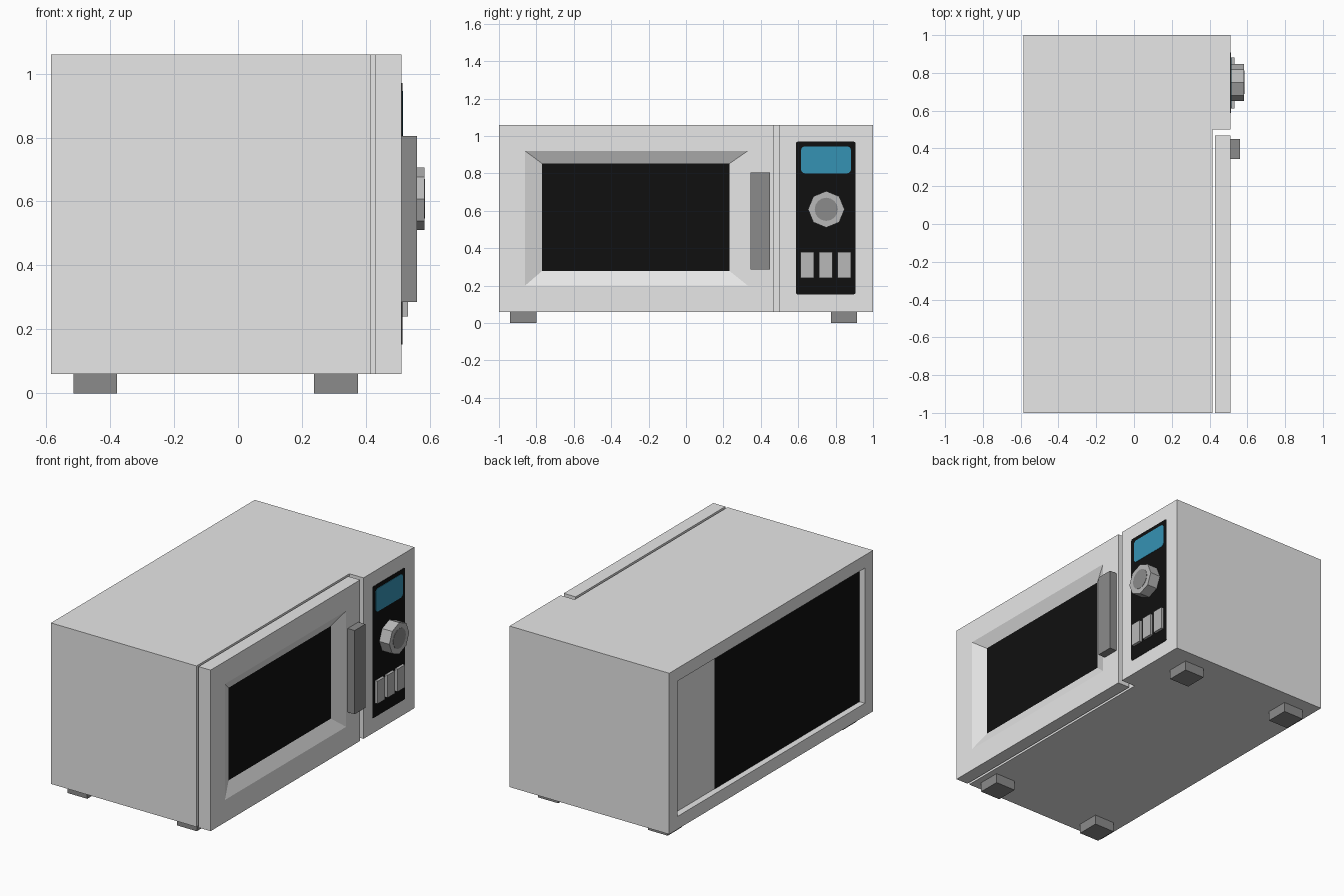
import bpy, bmesh, math
from mathutils import Matrix, Vector

if "Cube" in bpy.data.objects:
    bpy.data.objects.remove(bpy.data.objects["Cube"])


def material(name, rgb):
    m = bpy.data.materials.new(name)
    m.diffuse_color = (*rgb, 1)
    m.use_nodes = True
    m.node_tree.nodes["Principled BSDF"].inputs["Base Color"].default_value = m.diffuse_color
    return m


CASE = material("light grey casing", (0.8, 0.8, 0.8))
BLACK = material("black glass", (0.005, 0.005, 0.005))
DARK = material("dark grey plastic", (0.26, 0.26, 0.26))
MID = material("mid grey plastic", (0.48, 0.48, 0.48))
BLUE = material("blue display", (0.036, 0.288, 0.456))


def finish(name, bm, *mats):
    bmesh.ops.recalc_face_normals(bm, faces=bm.faces)
    me = bpy.data.meshes.new(name)
    bm.to_mesh(me)
    bm.free()
    for m in mats:
        me.materials.append(m)
    ob = bpy.data.objects.new(name, me)
    bpy.context.collection.objects.link(ob)
    return ob


def prism(name, points, offset, mat):
    """Extrude a flat outline along an offset vector."""
    bm = bmesh.new()
    face = bm.faces.new([bm.verts.new(p) for p in points])
    r = bmesh.ops.extrude_face_region(bm, geom=[face], use_keep_orig=True)
    bmesh.ops.translate(bm, vec=offset, verts=[v for v in r["geom"] if isinstance(v, bmesh.types.BMVert)])
    return finish(name, bm, mat)


def box(name, x, y, z, mat):
    pts = [(x[0], a, b) for a, b in ((y[0], z[0]), (y[1], z[0]), (y[1], z[1]), (y[0], z[1]))]
    return prism(name, pts, (x[1] - x[0], 0, 0), mat)


def rounded_plate(name, x, y, z, r, mat):
    pts = []
    for i, (cy, cz) in enumerate(((y[1] - r, z[1] - r), (y[0] + r, z[1] - r),
                                  (y[0] + r, z[0] + r), (y[1] - r, z[0] + r))):
        for k in range(5):
            a = math.radians(90 * i + 22.5 * k)
            pts.append((x[0], cy + r * math.cos(a), cz + r * math.sin(a)))
    return prism(name, pts, (x[1] - x[0], 0, 0), mat)


def disc(name, x, centre, radius, sides, mat):
    pts = [(x[0], centre[0] + radius * math.cos(math.tau * i / sides),
            centre[1] + radius * math.sin(math.tau * i / sides)) for i in range(sides)]
    return prism(name, pts, (x[1] - x[0], 0, 0), mat)


BACK, SEAT, FACE = -0.585, 0.415, 0.512
Z0, Z1 = 0.06, 1.06

# Casing: stepped plan extruded upward, with a recessed back
outline = [(BACK, -1), (SEAT, -1), (SEAT, 0.5), (FACE, 0.5), (FACE, 1), (BACK, 1)]
casing = prism("casing", [(x, y, Z0) for x, y in outline], (0, 0, Z1 - Z0), CASE)
bm = bmesh.new()
bm.from_mesh(casing.data)
bm.normal_update()
back = [f for f in bm.faces if f.normal.x < -0.9 and f.calc_center_median().x < BACK + 0.01]
bmesh.ops.inset_region(bm, faces=back, thickness=0.08, use_even_offset=True)
inner = bmesh.ops.extrude_discrete_faces(bm, faces=back)["faces"]
bmesh.ops.translate(bm, vec=(0.04, 0, 0), verts=inner[0].verts)
bm.to_mesh(casing.data)
bm.free()
box("back_cavity_panel", (-0.547, -0.542), (-0.92, 0.5), (0.14, 0.98), BLACK)

# Door: nested rectangular loops with a sloped window frame and sunken glass
loops = [(0.43, -1, 0.468, Z0, Z1), (FACE, -1, 0.468, Z0, Z1),
         (FACE, -0.86, 0.33, 0.20, 0.92), (0.475, -0.77, 0.233, 0.278, 0.853)]
bm = bmesh.new()
rings = [[bm.verts.new(p) for p in ((x, a, c), (x, b, c), (x, b, d), (x, a, d))]
         for x, a, b, c, d in loops]
for r, s in zip(rings, rings[1:]):
    for i in range(4):
        j = (i + 1) % 4
        bm.faces.new((r[i], r[j], s[j], s[i]))
bm.faces.new(rings[0][::-1])
bm.faces.new(rings[-1]).material_index = 1
finish("door", bm, CASE, BLACK)
box("door_handle", (FACE, 0.56), (0.345, 0.45), (0.285, 0.805), DARK)

# Control panel with display, dial and three buttons
rounded_plate("control_panel", (FACE - 0.002, FACE + 0.002), (0.587, 0.907), (0.153, 0.97), 0.012, BLACK)
rounded_plate("display", (FACE, FACE + 0.004), (0.615, 0.882), (0.80, 0.945), 0.022, BLUE)
disc("dial", (FACE, 0.583), (0.75, 0.608), 0.0975, 8, MID)
disc("dial_cap", (0.58, 0.585), (0.75, 0.608), 0.062, 16, DARK)
for i in range(3):
    y = 0.648 + 0.0985 * i
    box(f"button_{i + 1}", (FACE, 0.531), (y - 0.036, y + 0.036), (0.24, 0.38), MID)

# Feet
for i, x in enumerate((-0.515, 0.238)):
    for j, y in enumerate((-0.94, 0.775)):
        box(f"foot_{i * 2 + j + 1}", (x, x + 0.137), (y, y + 0.14), (0, Z0), DARK)
